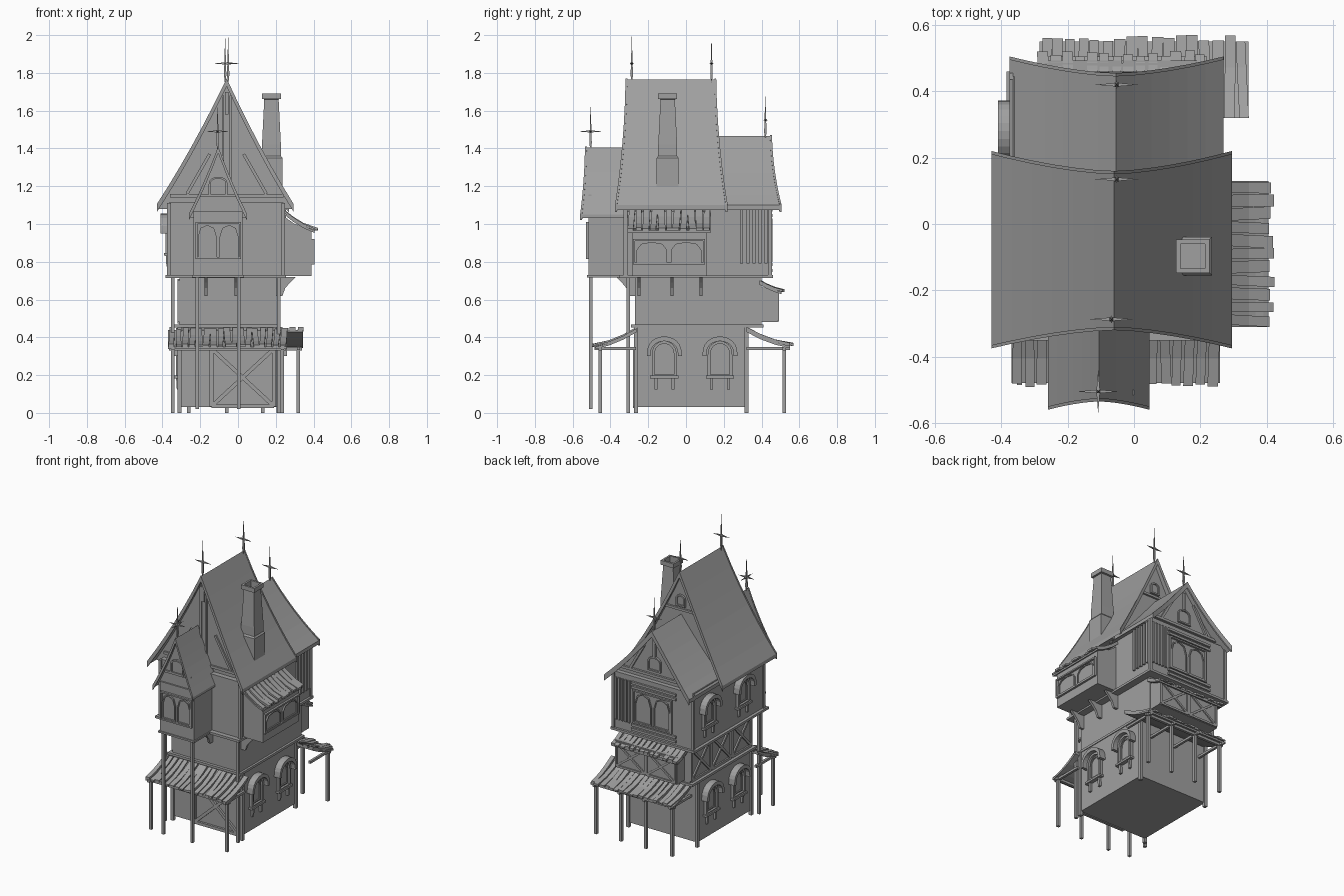
import bpy, bmesh, math, random
from mathutils import Vector as V

random.seed(4)
if "Cube" in bpy.data.objects:
    bpy.data.objects.remove(bpy.data.objects["Cube"])

stone = bpy.data.materials.new("plain grey")
stone.use_nodes = True
grey = (0.35, 0.35, 0.35, 1)
stone.diffuse_color = grey
stone.node_tree.nodes["Principled BSDF"].inputs["Base Color"].default_value = grey

X, Y, Z = V((1, 0, 0)), V((0, 1, 0)), V((0, 0, 1))


class Part:
    """Collects shapes into one named mesh object."""
    def __init__(self, name):
        self.name, self.bm = name, bmesh.new()

    def loft(self, rings, caps=True, closed=False):
        rows = [[self.bm.verts.new(p) for p in r] for r in rings]
        n = len(rows[0])
        pairs = list(zip(rows, rows[1:])) + ([(rows[-1], rows[0])] if closed else [])
        for a, b in pairs:
            for i in range(n):
                j = (i + 1) % n
                self.bm.faces.new((a[i], a[j], b[j], b[i]))
        if caps and not closed:
            self.bm.faces.new(rows[0])
            self.bm.faces.new(rows[-1])

    def box(self, x0, x1, y0, y1, z0, z1):
        self.loft([[(x0, y0, z), (x1, y0, z), (x1, y1, z), (x0, y1, z)] for z in (z0, z1)])

    def beam(self, p, q, w, h=None):
        p, q, h = V(p), V(q), h or w
        axis = (q - p).normalized()
        side = axis.cross(Z) if abs(axis.z) < 0.99 else X.copy()
        side.normalize()
        up = side.cross(axis)
        corners = [side * (a * w / 2) + up * (b * h / 2) for a, b in ((1, 1), (-1, 1), (-1, -1), (1, -1))]
        self.loft([[e + c for c in corners] for e in (p, q)])

    def spike(self, p, q, r, t=0.5):
        p, q = V(p), V(q)
        axis = (q - p).normalized()
        side = axis.orthogonal().normalized() * r
        other = axis.cross(side)
        mid = p.lerp(q, t)
        ring = [self.bm.verts.new(mid + o) for o in (side, other, -side, -other)]
        for tip in (self.bm.verts.new(p), self.bm.verts.new(q)):
            for i in range(4):
                self.bm.faces.new((ring[i], ring[(i + 1) % 4], tip))

    def done(self):
        bmesh.ops.recalc_face_normals(self.bm, faces=self.bm.faces)
        me = bpy.data.meshes.new(self.name)
        self.bm.to_mesh(me)
        self.bm.free()
        me.materials.append(stone)
        ob = bpy.data.objects.new(self.name, me)
        bpy.context.collection.objects.link(ob)


def wall(U, N):
    """Maps along-wall, height and outward distance to a point."""
    return lambda u, z, d: U * u + Z * z + N * d


front, back, left, right = wall(X, -Y), wall(X, Y), wall(Y, X), wall(Y, -X)


def arch(u, z0, w, spring, top, n=5):
    """Pointed arch outline from the left foot over the apex to the right foot."""
    half = [(w / 2 * math.cos(a), spring + (top - spring) * math.sin(a) ** 0.85)
            for a in (math.pi / 2 * i / n for i in range(n + 1))]
    pts = [(-w / 2, z0)] + [(-x, z) for x, z in half] + [(x, z) for x, z in half[-2::-1]] + [(w / 2, z0)]
    return [(u + x, z) for x, z in pts]


def band(part, P, outer, inner, d0, d1, closed=True):
    part.loft([[P(*o, d0), P(*o, d1), P(*i, d1), P(*i, d0)] for o, i in zip(outer, inner)], closed=closed)


def arched_frame(part, P, u, z0, z1, w, d, t, proud=0.012, n=4):
    s = z0 + (z1 - z0) * 0.62
    inner = arch(u, z0 + t, w - 2 * t, s, z1 - t, n)
    band(part, P, arch(u, z0, w, s, z1, n), inner, d - 0.005, d + proud)
    part.loft([[P(*p, d - 0.005) for p in inner], [P(*p, d + 0.003) for p in inner]])


def hooded_window(name, P, u, z, d):
    p = Part(name)
    arched_frame(p, P, u, z, z + 0.19, 0.13, d, 0.014, 0.018, 6)
    arched_frame(p, P, u, z + 0.02, z + 0.165, 0.085, d, 0.008, 0.01, 6)
    s = z + 0.12
    band(p, P, arch(u, s - 0.01, 0.185, s, z + 0.215, 6), arch(u, s - 0.01, 0.145, s, z + 0.19, 6), d, d + 0.045, False)
    p.beam(P(u - 0.075, z, d + 0.012), P(u + 0.075, z, d + 0.012), 0.03, 0.014)
    for k in (-0.045, 0.045):
        p.beam(P(u + k, z, d + 0.01), P(u + k, z - 0.065, d + 0.006), 0.016)
    p.done()


def double_window(name, P, u, z0, z1, w, d):
    p = Part(name)
    rect = lambda m: [(u - w / 2 + m, z0 + m), (u - w / 2 + m, z1 - m), (u + w / 2 - m, z1 - m), (u + w / 2 - m, z0 + m)]
    band(p, P, rect(0), rect(0.01), d - 0.005, d + 0.014)
    for k in (-1, 1):
        arched_frame(p, P, u + k * w * 0.24, z0 + 0.01, z1 - 0.015, w * 0.42, d, 0.008, 0.01, 2)
    p.done()


def tiled_roof(name, P, u0, u1, n, inner, outer, sag=0.012):
    """Lean-to roof of uneven boards over a thin slab; inner and outer are (distance, height)."""
    p = Part(name)
    (d0, z0), (d1, z1) = inner, outer
    path = [(d0 + (d1 - d0) * t, z0 + (z1 - z0) * t - 4 * sag * t * (1 - t)) for t in (0, 0.33, 0.66, 1)]
    p.loft([[P(u0, z, d), P(u1, z, d), P(u1, z - 0.012, d), P(u0, z - 0.012, d)] for d, z in path])
    step = (u1 - u0) / n
    for i in range(n):
        c, w = u0 + step * (i + 0.5), step * random.uniform(0.36, 0.47)
        skew, lift, ext = random.uniform(-0.1, 0.1) * step, random.uniform(0.008, 0.016), random.uniform(0, 0.02)
        rows = []
        for k, (d, z) in enumerate(path):
            a, e = c + skew * (k - 1.5), ext if k == 3 else 0
            rows.append([P(a - w, z + lift, d + e), P(a + w, z + lift, d + e), P(a + w, z, d + e), P(a - w, z, d + e)])
        p.loft(rows)
    p.done()


def roof_line(xr, zr, xl, xright, ze, n=6):
    """Flared gable outline as (x, z, t), with t running 0 at the ridge to 1 at the eave."""
    ts = [i / n for i in range(n, 0, -1)]
    z = lambda t: zr - (zr - ze) * (t + 0.15 * t * (1 - t))
    side = lambda xe, order: [(xr + (xe - xr) * t, z(t), t) for t in order]
    return side(xl, ts) + [(xr, zr, 0)] + side(xright, ts[::-1])


def gable_roof(name, line, ridge_y, eave_y, gable_y, thick=0.025):
    p = Part(name)
    ends = [[r + (e - r) * t ** 1.6 for r, e in zip(ridge_y, eave_y)] for _, _, t in line]
    rows = []
    for (x, z, t), (a, b) in zip(line, ends):
        rows.append([(x, a, z), (x, b, z), (x, b, z - thick), (x, a, z - thick)])
    p.loft(rows)
    # raised verge boards along both gable ends
    for k, s in ((0, -1), (1, 1)):
        p.loft([[(x, e[k], z + 0.005), (x, e[k] + s * 0.01, z + 0.005), (x, e[k] + s * 0.01, z - thick - 0.012),
                 (x, e[k], z - thick - 0.012)] for (x, z, t), e in zip(line, ends)])
    p.done()
    g = Part(name.replace("roof", "gable_wall"))
    g.loft([[(x, y, z - thick * 0.8) for x, z, t in line] for y in gable_y])
    g.done()


# Storeys and floor bands
for name, dims in {
    "ground_floor": (-0.31, 0.215, -0.265, 0.32, 0.03, 0.455),
    "middle_floor": (-0.31, 0.205, -0.27, 0.40, 0.455, 0.72),
    "upper_floor": (-0.365, 0.24, -0.32, 0.445, 0.72, 1.115),
    "lower_band": (-0.335, 0.22, -0.29, 0.41, 0.452, 0.468),
    "upper_band": (-0.385, 0.255, -0.352, 0.46, 0.714, 0.73),
    "turret": (-0.235, 0.025, -0.515, -0.3, 0.725, 1.07),
    "turret_band": (-0.243, 0.033, -0.523, -0.3, 0.718, 0.73),
    "back_box": (-0.27, 0.2, 0.39, 0.485, 0.48, 0.665),
}.items():
    part = Part(name)
    part.box(*dims)
    part.done()

# Corner timbers
p = Part("corner_timbers")
for x in (-0.31, 0.215):
    for y in (-0.265, 0.32):
        p.beam((x, y, 0), (x, y, 0.455), 0.022)
for x in (-0.365, 0.24):
    for y in (-0.32, 0.445):
        p.beam((x, y, 0.72), (x, y, 1.11), 0.02)
p.done()

# Roofs
main = roof_line(-0.06, 1.765, -0.43, 0.295, 1.1)
gable_roof("main_roof", main, (-0.31, 0.15), (-0.365, 0.21), (-0.285, 0.13))
rear = roof_line(-0.055, 1.465, -0.375, 0.27, 1.1)
gable_roof("rear_roof", rear, (0.1, 0.445), (0.1, 0.495), (0.1, 0.415))
small = roof_line(-0.105, 1.405, -0.26, 0.047, 1.05)
gable_roof("turret_roof", small, (-0.525, -0.27), (-0.55, -0.3), (-0.505, -0.27), 0.018)

# Gable timbers
p = Part("gable_timbers")
for P, xr, zr, d, hw in ((front, -0.06, 1.7, 0.288, 0.3), (back, -0.055, 1.4, 0.42, 0.26)):
    for k in (-1, 1):
        p.beam(P(xr + k * hw * 0.7, 1.16, d), P(xr + k * hw * 0.3, 1.16 + hw * 0.7, d), 0.016)
    p.beam(P(xr - hw, 1.15, d), P(xr + hw, 1.15, d), 0.018)
    p.beam(P(xr, zr - 0.12, d), P(xr, zr, d), 0.018)
for k in (-0.02, 0.02):
    p.beam(front(-0.06 + k, 1.16, 0.288), front(-0.06 + k, 1.68, 0.288), 0.012)
p.beam(front(-0.2, 1.15, 0.508), front(0, 1.15, 0.508), 0.014)
p.beam(back(-0.18, 1.5, 0.135), back(0.06, 1.5, 0.135), 0.016)
arched_frame(p, front, -0.105, 1.15, 1.25, 0.1, 0.506, 0.01)
arched_frame(p, back, -0.055, 1.18, 1.28, 0.1, 0.416, 0.01)
arched_frame(p, back, -0.055, 1.52, 1.6, 0.07, 0.131, 0.01)
p.done()

# Side bay
p = Part("side_bay")
outline = [(0.23, 0.725), (0.39, 0.725), (0.39, 0.975), (0.3, 1.0), (0.23, 1.05)]
p.loft([[left(y, z, x) for x, z in outline] for y in (-0.285, 0.11)])
p.done()
tiled_roof("bay_roof", left, -0.31, 0.13, 11, (0.235, 1.07), (0.405, 0.965))

# Brackets under the bay and turret
p = Part("brackets")
curve = [(0, 0.72), (0.1, 0.72), (0.07, 0.69), (0.045, 0.66), (0.03, 0.62), (0, 0.62)]
for P, d, spots in ((left, 0.205, (-0.25, -0.075, 0.08)), (front, 0.27, (-0.17, -0.01))):
    for u in spots:
        p.loft([[P(u + k, z, d + x) for x, z in curve] for k in (-0.008, 0.008)])
p.done()

# Windows
for y in (-0.115, 0.18):
    hooded_window("left_window", left, y, 0.19, 0.215)
    hooded_window("right_window", right, y, 0.19, 0.31)
for y in (-0.09, 0.28):
    hooded_window("right_upper_window", right, y, 0.84, 0.365)
double_window("bay_window", left, -0.09, 0.785, 0.92, 0.38, 0.39)
double_window("turret_window", front, -0.105, 0.815, 1.01, 0.24, 0.515)
double_window("back_window", back, -0.06, 0.8, 1.03, 0.3, 0.445)

# Shutter slats and back wall boards
p = Part("slats")
for i in range(5):
    u = 0.295 + i * 0.032
    p.beam(left(u, 0.79, 0.245), left(u, 1.08, 0.245), 0.016)
    u = 0.12 + i * 0.025
    p.beam(back(u, 0.79, 0.45), back(u, 1.08, 0.45), 0.013)
for z in (0.755, 0.785, 1.045, 1.075):
    p.beam(back(-0.24, z, 0.448), back(0.1, z, 0.448), 0.02, 0.016)
p.done()


def crossed_panel(part, P, u0, u1, z0, z1, d, w):
    for a, b in (((u0, z0), (u1, z1)), ((u0, z1), (u1, z0)), ((u0, z0), (u0, z1)),
                 ((u1, z0), (u1, z1)), ((u0, z0), (u1, z0)), ((u0, z1), (u1, z1))):
        part.beam(P(*a, d), P(*b, d), w)


# Crossed timber panels and the front door
p = Part("crossed_timbers")
for u in (-0.26, -0.04, 0.18):
    crossed_panel(p, right, u, u + 0.21, 0.48, 0.7, 0.312, 0.016)
for u in (-0.26, -0.03):
    crossed_panel(p, back, u, u + 0.22, 0.49, 0.655, 0.486, 0.014)
p.done()
p = Part("front_door")
crossed_panel(p, front, -0.14, 0.19, 0.035, 0.34, 0.27, 0.02)
p.done()

# Lean-to roofs
tiled_roof("front_porch_roof", front, -0.37, 0.26, 17, (0.26, 0.44), (0.48, 0.35))
tiled_roof("back_porch_roof", back, -0.285, 0.345, 17, (0.32, 0.44), (0.55, 0.355))
tiled_roof("back_box_roof", back, -0.29, 0.22, 14, (0.39, 0.69), (0.505, 0.64), 0.004)

# Porch and turret posts
p = Part("posts")
for P, xs, d, wall_d in ((front, (-0.345, 0.235), 0.455, 0.265), (back, (-0.26, -0.06, 0.13, 0.32), 0.52, 0.32)):
    for x in xs:
        p.beam(P(x, 0, d), P(x, 0.345, d), 0.019)
        p.beam(P(x, 0.34, d + 0.03), P(x, 0.34, wall_d), 0.016)
    p.beam(P(xs[0] - 0.02, 0.34, d), P(xs[-1] + 0.02, 0.34, d), 0.018)
for x in (-0.215, 0.005):
    p.beam((x, -0.505, 0.02), (x, -0.505, 0.725), 0.018)
for x in (-0.345, 0.215):
    p.beam((x, -0.305, 0), (x, -0.305, 0.72), 0.018)
p.done()

# Chimney with an open top
p = Part("chimney")
square = lambda r, z: [(0.177 + a * r, -0.097 + b * r, z) for a, b in ((-1, -1), (1, -1), (1, 1), (-1, 1))]
p.loft([square(r, z) for r, z in ((0.058, 1.15), (0.058, 1.35), (0.05, 1.36), (0.05, 1.42), (0.038, 1.66),
                                  (0.05, 1.662), (0.05, 1.692), (0.037, 1.692), (0.037, 1.6))])
p.done()

# Ridge finials
for x, y, z, h, depth in ((-0.068, -0.287, 1.755, 0.245, 0.012), (-0.052, 0.135, 1.755, 0.245, 0.012),
                          (-0.052, 0.42, 1.455, 0.235, 0.012), (-0.108, -0.505, 1.395, 0.25, 0.066)):
    p = Part("finial")
    c = V((x, y, z + 0.095))
    p.spike((x, y, z - 0.02), (x, y, z + h), 0.009, 0.2)
    p.spike(c - Z * 0.03, c + Z * 0.03, 0.009)
    p.spike(c - X * 0.066, c + X * 0.066, 0.008)
    p.spike(c - Y * depth, c + Y * depth, 0.008)
    p.done()
